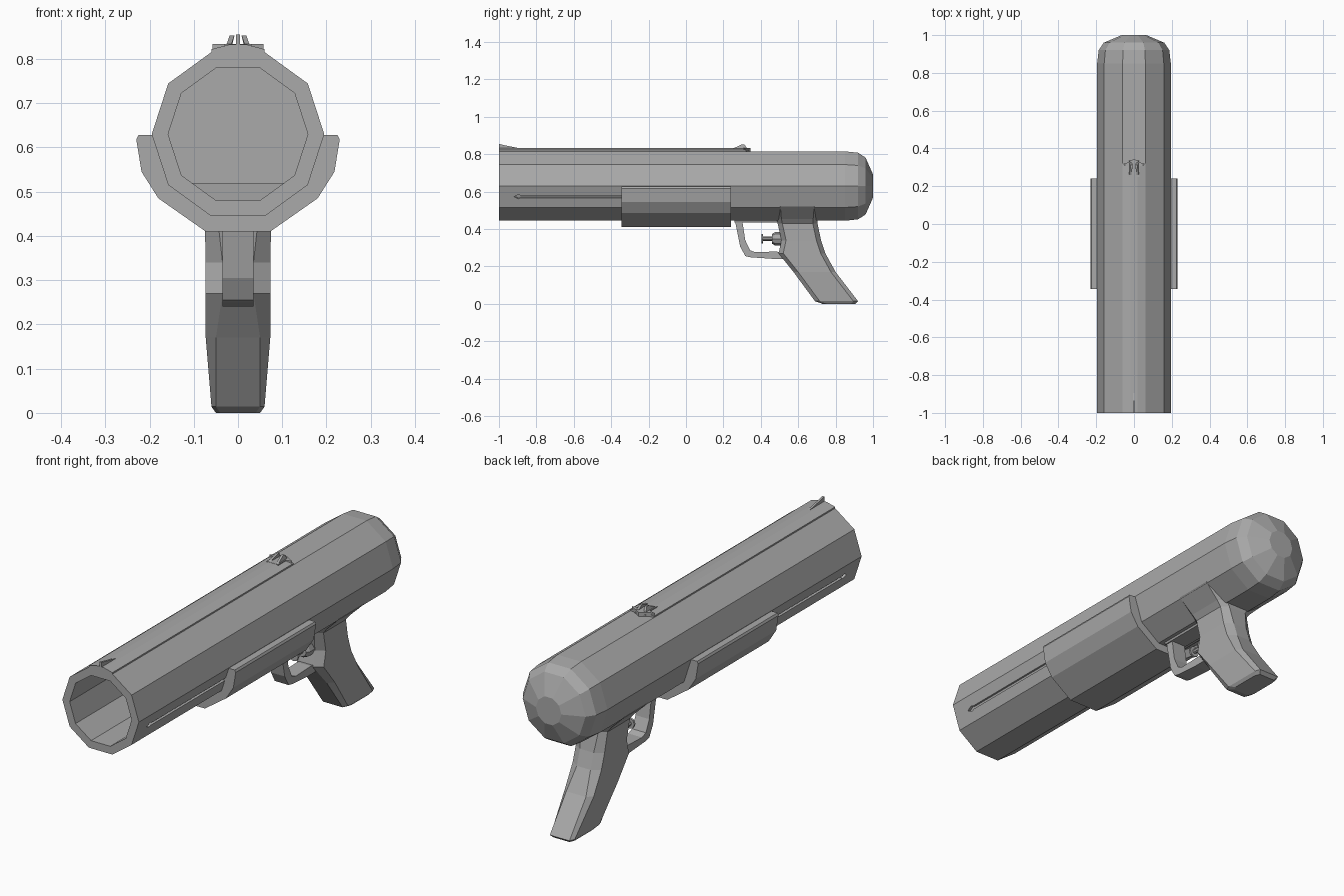
import bpy, bmesh, math
from mathutils import Vector

cube = bpy.data.objects.get("Cube")
if cube:
    bpy.data.objects.remove(cube)

grey = bpy.data.materials.new("mid_grey")
grey.use_nodes = True
grey.diffuse_color = (0.4, 0.4, 0.4, 1)
grey.node_tree.nodes["Principled BSDF"].inputs["Base Color"].default_value = (0.4, 0.4, 0.4, 1)

AXIS_Z = 0.63   # height of the barrel axis
R = 0.195       # barrel radius


def loft(name, rings):
    """Bridge equal-length rings of points and cap both ends."""
    bm = bmesh.new()
    loops = [[bm.verts.new(p) for p in ring] for ring in rings]
    n = len(loops[0])
    for a, b in zip(loops, loops[1:]):
        for i in range(n):
            j = (i + 1) % n
            bm.faces.new((a[i], a[j], b[j], b[i]))
    bm.faces.new(loops[0])
    bm.faces.new(loops[-1])
    bmesh.ops.recalc_face_normals(bm, faces=bm.faces)
    mesh = bpy.data.meshes.new(name)
    bm.to_mesh(mesh)
    bm.free()
    mesh.materials.append(grey)
    obj = bpy.data.objects.new(name, mesh)
    bpy.context.collection.objects.link(obj)
    return obj


def along_y(name, profile, y0, y1):
    """Extrude an (x, z) profile lengthwise."""
    return loft(name, [[(x, y, z) for x, z in profile] for y in (y0, y1)])


def along_x(name, profile, x0, x1):
    """Extrude a (y, z) profile sideways."""
    return loft(name, [[(x, y, z) for y, z in profile] for x in (x0, x1)])


def turned(name, profile, sides, z):
    """Revolve (y, radius) steps about a lengthwise axis."""
    turn = 2 * math.pi / sides
    return loft(name, [[(r * math.cos(i * turn), y, z + r * math.sin(i * turn))
                        for i in range(sides)] for y, r in profile])


def mirrored(half):
    return half + [(-x, z) for x, z in reversed(half)]


# Ten-sided hollow barrel with a domed rear end
barrel = turned("barrel", [(0.8, 0.158), (-1, 0.158), (-1, R), (0.85, R),
                           (0.92, 0.187), (0.96, 0.16), (1, 0.065)], 10, AXIS_Z)

# Pointed groove cut into each lower side face
for side, label in ((1, "left"), (-1, "right")):
    a = math.radians(-18)
    out = Vector((side * math.cos(a), 0, math.sin(a)))
    up = Vector((-side * math.sin(a), 0, math.cos(a)))
    mid = Vector((0, 0, AXIS_Z)) + out * R * math.cos(a)
    outline = [(-0.92, 0), (-0.895, 0.012), (-0.885, 0.007), (-0.3, 0.007),
               (-0.3, -0.007), (-0.885, -0.007), (-0.895, -0.012)]
    cutter = loft(label + "_groove_cutter",
                  [[mid + out * d + up * h + Vector((0, y, 0)) for y, h in outline]
                   for d in (-0.014, 0.02)])
    cutter.hide_render = True
    cutter.hide_set(True)
    cut = barrel.modifiers.new("groove", "BOOLEAN")
    cut.operation = "DIFFERENCE"
    cut.object = cutter
    cut.solver = "EXACT"

# Apply the cuts so that the helpers can go
bpy.context.view_layer.update()
cut_mesh = bpy.data.meshes.new_from_object(
    barrel.evaluated_get(bpy.context.evaluated_depsgraph_get()))
barrel.modifiers.clear()
barrel.data = cut_mesh
for obj in list(bpy.data.objects):
    if obj.name.endswith("_cutter"):
        bpy.data.objects.remove(obj)

# Sighting rail
along_y("top_rail", mirrored([(0.06, 0.808), (0.06, 0.822), (0.018, 0.833)]), -1, 0.32)

# Front and rear sights
along_x("front_sight", [(-1, 0.82), (-1, 0.855), (-0.96, 0.846), (-0.89, 0.832),
                        (-0.89, 0.82)], -0.005, 0.005)
sight_outline = [(0.03, 0.25), (0.03, 0.305), (0.058, 0.312), (0, 0.345)]
loft("rear_sight_base", [[(x, y, z) for x, y in sight_outline + [(-x, y) for x, y in sight_outline[2::-1]]]
                         for z in (0.81, 0.834)])
for side, label in ((1, "left"), (-1, "right")):
    loft(label + "_rear_sight_ear",
         [[(side * (x + lean), y, z) for y, z, lean in
           ((0.25, 0.83, 0.008), (0.3, 0.853, 0), (0.312, 0.853, 0), (0.335, 0.82, 0.008))]
          for x in (0.008, 0.019)])

# Wrap-around fore grip
along_y("fore_grip", mirrored([(0.19, 0.628), (0.225, 0.628), (0.23, 0.618), (0.218, 0.545),
                               (0.18, 0.485), (0.073, 0.41)])[:6]
        + [(-x, z) for x, z in ((0.073, 0.41), (0.18, 0.485), (0.218, 0.545),
                                (0.23, 0.618), (0.225, 0.628), (0.19, 0.628))]
        + [(-0.15, 0.52), (-0.055, 0.45), (0.055, 0.45), (0.15, 0.52)], -0.345, 0.24)


# Raked pistol handle, flaring up into the barrel
def handle_ring(z, front, back, half, cheek):
    c = 0.025
    pts = [(cheek, front), (half, front + c), (half, back - c), (cheek, back)]
    return [(x, y, z) for x, y in pts + [(-x, y) for x, y in reversed(pts)]]


loft("handle", [handle_ring(*row) for row in (
    (0, 0.73, 0.905, 0.05, 0.04),
    (0.014, 0.69, 0.92, 0.06, 0.05),
    (0.17, 0.575, 0.8, 0.073, 0.05),
    (0.27, 0.495, 0.745, 0.073, 0.035),
    (0.34, 0.51, 0.722, 0.073, 0.035),
    (0.43, 0.49, 0.703, 0.075, 0.045),
    (0.455, 0.485, 0.705, 0.095, 0.06),
    (0.52, 0.48, 0.71, 0.162, 0.13))])

# Trigger guard: an open band swept below the barrel
guard = [(0.26, 0.46), (0.265, 0.43), (0.29, 0.305), (0.318, 0.255), (0.345, 0.249),
         (0.46, 0.241), (0.53, 0.241), (0.53, 0.272), (0.48, 0.28), (0.37, 0.276),
         (0.342, 0.287), (0.317, 0.34), (0.303, 0.43), (0.303, 0.46)]
along_x("trigger_guard", guard, -0.035, 0.035)
along_y("guard_mount", [(-0.05, 0.46), (-0.04, 0.436), (0.04, 0.436), (0.05, 0.46)], 0.26, 0.5)

# Push trigger: pad, stem and collar
turned("trigger", [(0.403, 0.025), (0.412, 0.025), (0.412, 0.011), (0.46, 0.011),
                   (0.46, 0.026), (0.475, 0.035), (0.53, 0.035)], 8, 0.348)
